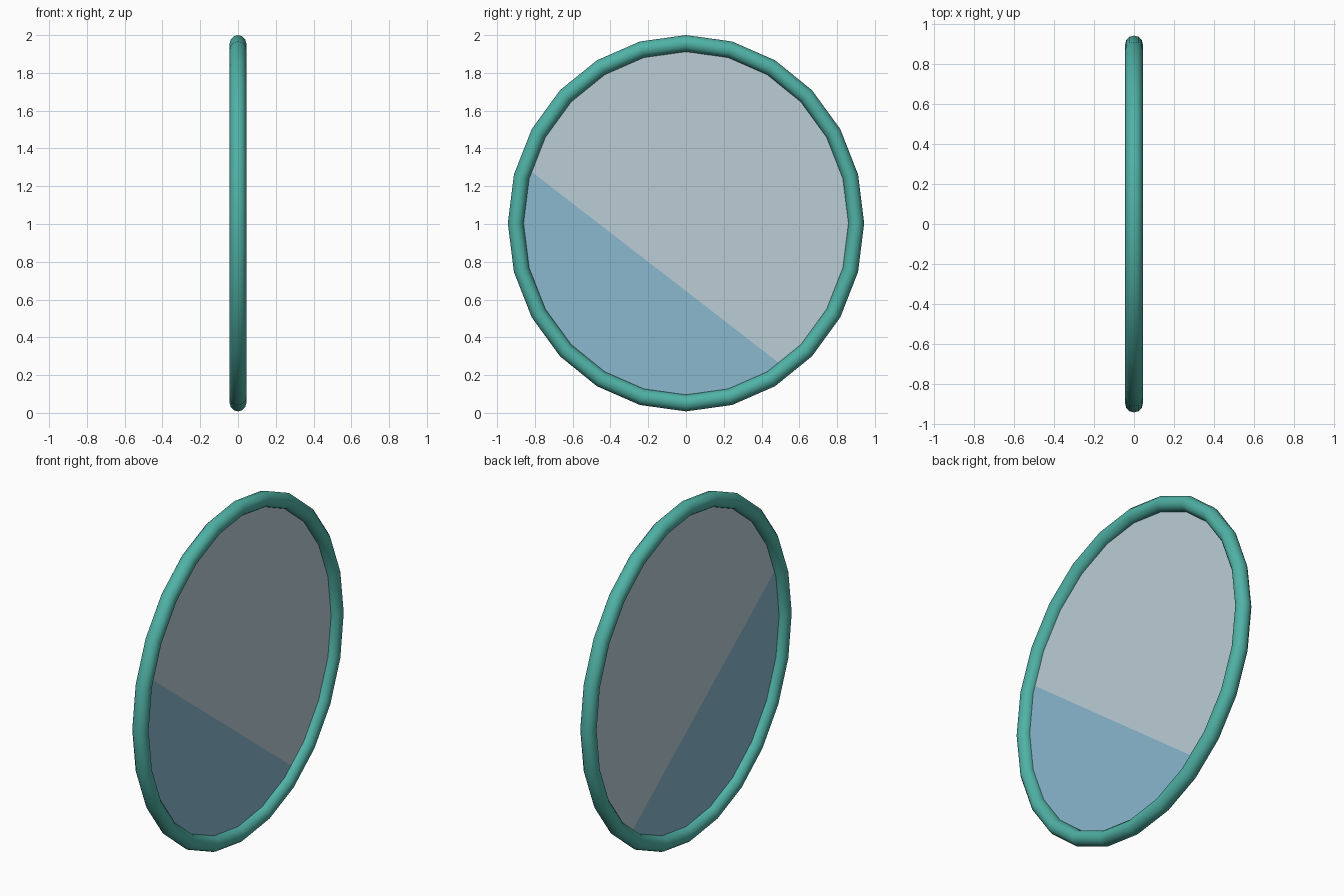
import bpy, bmesh, math
from mathutils import Matrix, Vector

if "Cube" in bpy.data.objects:
    bpy.data.objects.remove(bpy.data.objects["Cube"])

CENTRE = Vector((0, 0, 1.004))
MAJOR, MINOR, SQUASH = 0.952, 0.044, 0.947   # oval hoop in the y-z plane
SEGMENTS = 24


def material(name, rgb):
    def linear(c):
        c /= 255
        return c / 12.92 if c <= 0.04045 else ((c + 0.055) / 1.055) ** 2.4
    m = bpy.data.materials.new(name)
    m.diffuse_color = (*[linear(c) for c in rgb], 1)
    m.use_nodes = True
    m.node_tree.nodes["Principled BSDF"].inputs["Base Color"].default_value = m.diffuse_color
    return m


teal = material("teal frame", (80, 178, 166))
pale = material("pale glass", (187, 206, 214))
blue = material("blue glass", (138, 184, 207))

# Stand a flat XY shape up in the y-z plane, squashed sideways
upright = (Matrix.Translation(CENTRE) @ Matrix.Diagonal((1, SQUASH, 1, 1))
           @ Matrix.Rotation(math.radians(90), 4, 'Y'))

# Frame: oval hoop
bpy.ops.mesh.primitive_torus_add(major_segments=SEGMENTS, minor_segments=12,
                                 major_radius=MAJOR, minor_radius=MINOR)
frame = bpy.context.object
frame.name = "frame"
frame.data.transform(upright)
frame.data.materials.append(teal)
bpy.ops.object.shade_smooth()

# Pane: flat disc cut by a slanted line into pale and blue parts
bm = bmesh.new()
bmesh.ops.create_circle(bm, cap_ends=True, segments=SEGMENTS, radius=MAJOR)
# put a corner on the axis like the hoop
first = bm.verts[:][0].co
bmesh.ops.rotate(bm, verts=bm.verts, cent=(0, 0, 0),
                 matrix=Matrix.Rotation(-math.atan2(first.y, first.x), 3, 'Z'))
bm.transform(upright)
point = Vector((0, 0, 0.645))
normal = Vector((0, 0.773, 1)).normalized()
bmesh.ops.bisect_plane(bm, geom=bm.verts[:] + bm.edges[:] + bm.faces[:],
                       plane_co=point, plane_no=normal)
for f in bm.faces:
    f.material_index = int((f.calc_center_median() - point).dot(normal) < 0)
mesh = bpy.data.meshes.new("pane")
bm.to_mesh(mesh)
bm.free()
mesh.materials.append(pale)
mesh.materials.append(blue)
pane = bpy.data.objects.new("pane", mesh)
bpy.context.collection.objects.link(pane)
